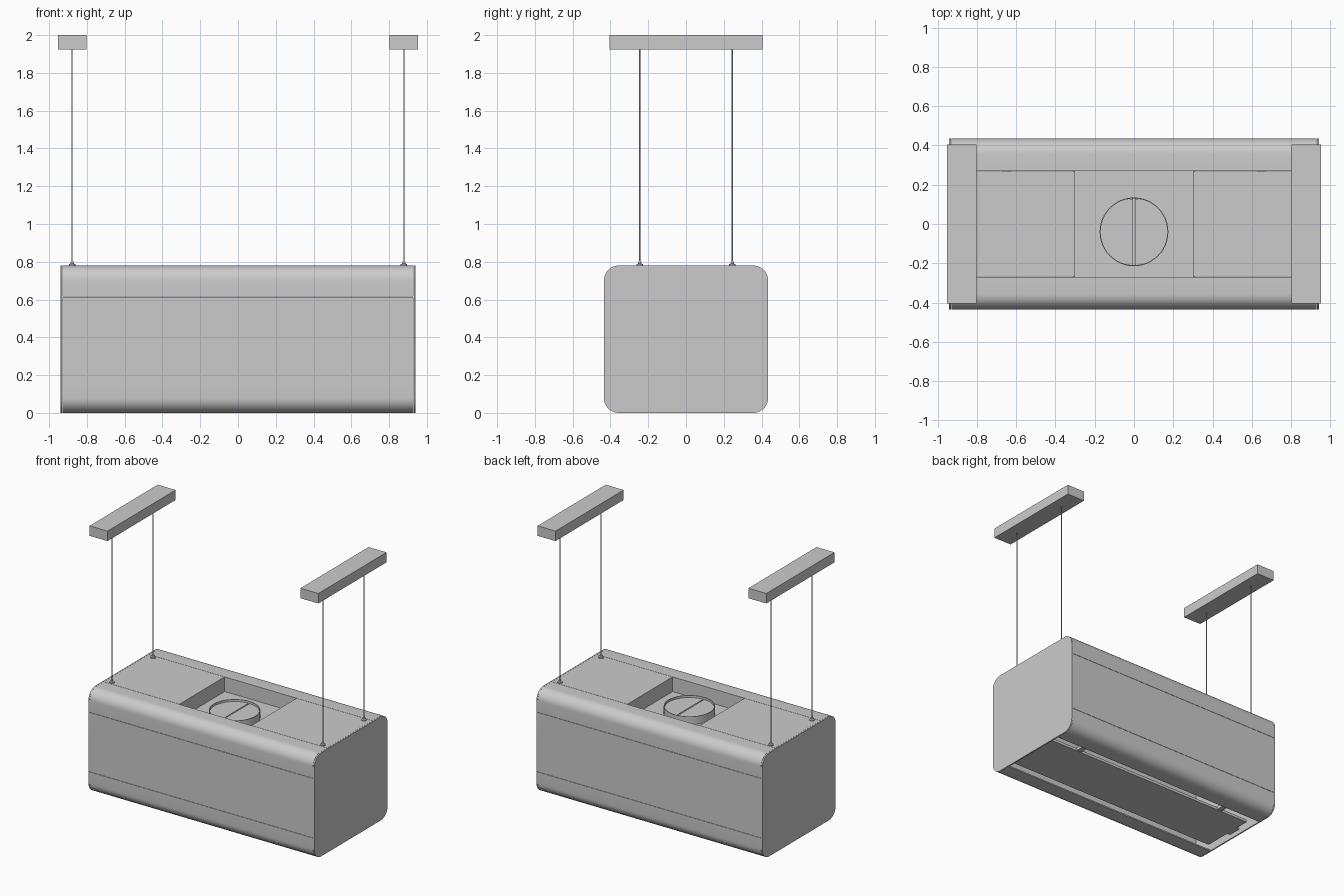
import bpy, bmesh
from math import sin, cos, pi, radians

cube = bpy.data.objects.get("Cube")
if cube:
    bpy.data.objects.remove(cube)

steel = bpy.data.materials.new("brushed grey")
steel.use_nodes = True
GREY = (0.6, 0.6, 0.6, 1)
steel.diffuse_color = GREY
steel.node_tree.nodes["Principled BSDF"].inputs["Base Color"].default_value = GREY

HALF_Y, HEIGHT, RADIUS, LEG = 0.435, 0.78, 0.08, 0.165
SHELL_X, SHEET, SEAM = 0.93, 0.01, 0.001
FLAT_Y = HALF_Y - LEG


def finish(name, bm, smooth=False):
    bmesh.ops.recalc_face_normals(bm, faces=bm.faces)
    mesh = bpy.data.meshes.new(name)
    bm.to_mesh(mesh)
    bm.free()
    mesh.materials.append(steel)
    obj = bpy.data.objects.new(name, mesh)
    bpy.context.collection.objects.link(obj)
    if smooth:
        bpy.ops.object.select_all(action='DESELECT')
        obj.select_set(True)
        bpy.context.view_layer.objects.active = obj
        bpy.ops.object.shade_smooth_by_angle(angle=radians(30))
    return obj


def prism(name, points, offset, smooth=False):
    """Extrude a closed outline of 3D points along an offset."""
    bm = bmesh.new()
    face = bm.faces.new([bm.verts.new(p) for p in points])
    top = bmesh.ops.extrude_face_region(bm, geom=[face])["geom"]
    bmesh.ops.translate(bm, vec=offset,
                        verts=[v for v in top if isinstance(v, bmesh.types.BMVert)])
    return finish(name, bm, smooth)


def box(name, x0, x1, y0, y1, z0, z1):
    return prism(name, [(x0, y0, z0), (x1, y0, z0), (x1, y1, z0), (x0, y1, z0)],
                 (0, 0, z1 - z0))


def lathe(name, profile, x, y, steps=48, closed=False):
    """Spin (radius, z) points round a vertical axis."""
    bm = bmesh.new()
    verts = [bm.verts.new((x + r, y, z)) for r, z in profile]
    pairs = list(zip(verts, verts[1:]))
    if closed:
        pairs.append((verts[-1], verts[0]))
    edges = [bm.edges.new(p) for p in pairs]
    bmesh.ops.spin(bm, geom=verts + edges, cent=(x, y, 0), axis=(0, 0, 1),
                   angle=2 * pi, steps=steps, use_duplicate=False)
    bmesh.ops.remove_doubles(bm, verts=bm.verts, dist=0.0001)
    return finish(name, bm, True)


def arc(cy, cz, r, start, end, steps=10):
    angles = [start + (end - start) * i / steps for i in range(steps + 1)]
    return [(cy + r * cos(a), cz + r * sin(a)) for a in angles]


# Rounded end caps
cap = []
cy, cz = HALF_Y - RADIUS, HEIGHT / 2 - RADIUS
for i, (sy, sz) in enumerate([(1, 1), (-1, 1), (-1, -1), (1, -1)]):
    cap += arc(sy * cy, HEIGHT / 2 + sz * cz, RADIUS, i * pi / 2, (i + 1) * pi / 2)
for side, s in (("left", 1), ("right", -1)):
    prism(side + "_end_cap", [(s * (SHELL_X + SEAM), y, z) for y, z in cap],
          (s * SHEET, 0, 0), True)

# Four rounded corner sheets
corner = ([(HALF_Y, HEIGHT - LEG)]
          + arc(cy, HEIGHT - RADIUS, RADIUS, 0, pi / 2)
          + [(FLAT_Y, HEIGHT), (FLAT_Y, HEIGHT - SHEET)]
          + arc(cy, HEIGHT - RADIUS, RADIUS - SHEET, pi / 2, 0)
          + [(HALF_Y - SHEET, HEIGHT - LEG)])
for side, sy in (("back", 1), ("front", -1)):
    for level, up in (("upper", True), ("lower", False)):
        prism(f"{side}_{level}_corner_sheet",
              [(-SHELL_X, sy * y, z if up else HEIGHT - z) for y, z in corner],
              (2 * SHELL_X, 0, 0), True)
    # Flat side plate between the corner sheets
    box(side + "_plate", -SHELL_X, SHELL_X, sy * (HALF_Y - SHEET), sy * HALF_Y,
        LEG + 2 * SEAM, HEIGHT - LEG - 2 * SEAM)

# Top plates either side of the duct recess
RECESS, FLOOR = 0.30, 0.67
top_y = FLAT_Y - 2 * SEAM
for side, s in (("left", 1), ("right", -1)):
    box(side + "_top_plate", s * RECESS, s * SHELL_X, -top_y, top_y,
        HEIGHT - SHEET, HEIGHT)
    box(side + "_recess_wall", s * RECESS, s * (RECESS + SHEET), -FLAT_Y, FLAT_Y,
        FLOOR, HEIGHT - SHEET)
for side, s in (("back", 1), ("front", -1)):
    box(side + "_recess_wall", -RECESS, RECESS, s * FLAT_Y, s * (FLAT_Y + SHEET),
        FLOOR, HEIGHT - SHEET)
box("recess_floor", -RECESS, RECESS, -FLAT_Y, FLAT_Y, FLOOR - SHEET, FLOOR)

# Duct collar with two damper flaps
DUCT_Y, DUCT_R = -0.04, 0.175
lathe("duct_collar", [(DUCT_R, FLOOR), (DUCT_R, 0.73), (DUCT_R - 0.005, 0.73),
                      (DUCT_R - 0.005, FLOOR)], 0, DUCT_Y, closed=True)
for side, s in (("left", 1), ("right", -1)):
    half = arc(0, DUCT_Y, DUCT_R - 0.006, -pi / 2, pi / 2, 24)
    prism(side + "_damper_flap", [(s * (x + 0.004), y, 0.71) for x, y in half],
          (0, 0, 0.004))

# Filter panel set into the underside, leaving a suction slot
box("filter_panel", -0.90, 0.90, -0.25, 0.17, 0.03, 0.05)
for side, s in (("left", 1), ("right", -1)):
    box(side + "_panel_bracket", s * 0.63, s * 0.67, 0.16, 0.28, 0.035, 0.06)
    box(side + "_panel_clip", s * 0.89, s * SHELL_X, -0.05, 0.05, 0.035, 0.05)

# Ceiling bars, suspension wires and their fittings
for side, s in (("left", 1), ("right", -1)):
    box(side + "_ceiling_bar", s * 0.803, s * 0.952, -0.405, 0.405, 1.925, 2.0)
    for end, y in (("back", 0.245), ("front", -0.245)):
        x = s * 0.878
        lathe(f"{side}_{end}_wire", [(0.003, HEIGHT), (0.003, 1.93)], x, y, 10)
        lathe(f"{side}_{end}_wire_fitting",
              [(0, HEIGHT), (0.018, HEIGHT), (0.018, 0.787), (0.009, 0.79),
               (0.007, 0.803), (0, 0.805)], x, y, 16)
